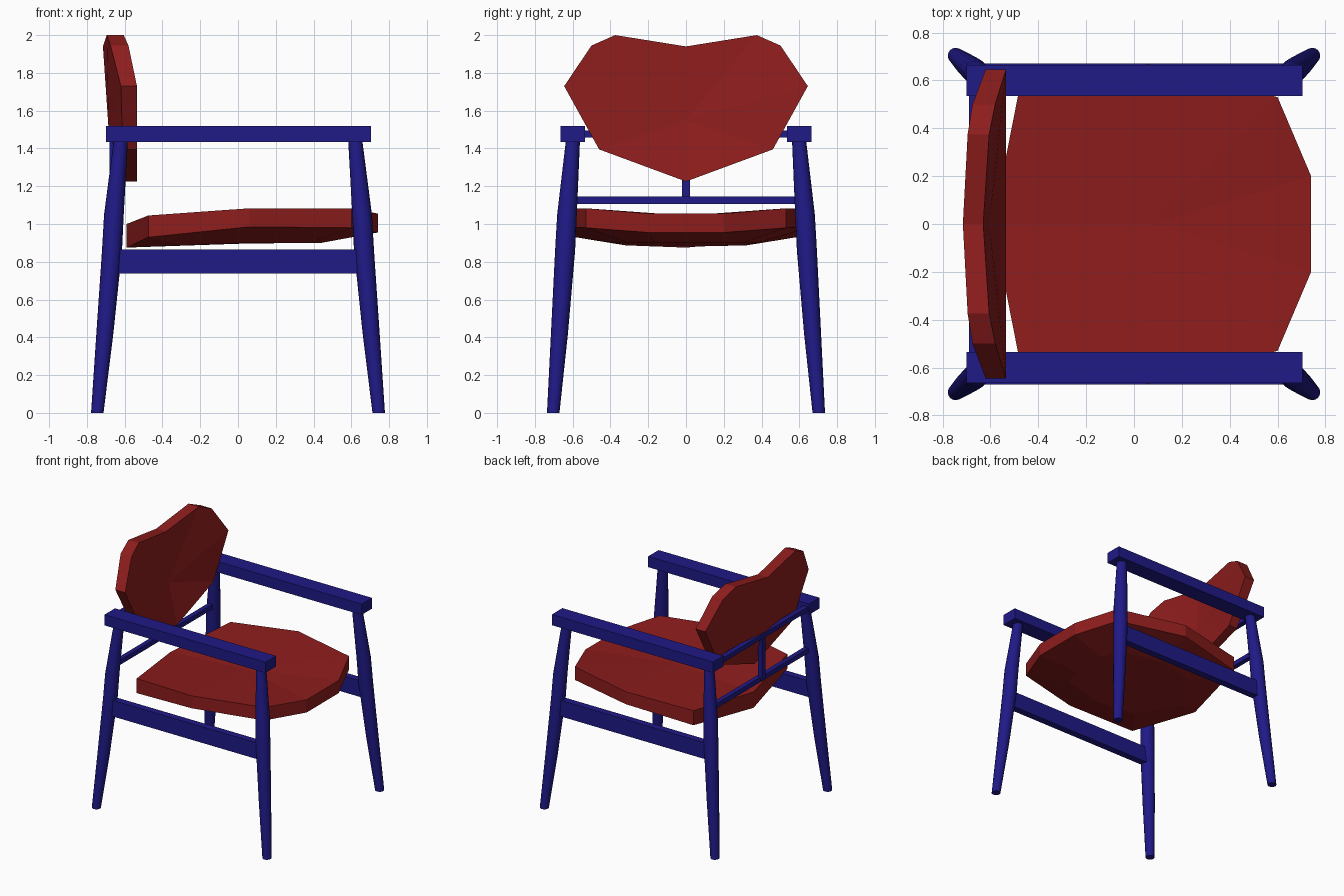
import bpy, bmesh, math
from mathutils import Vector

if "Cube" in bpy.data.objects:
    bpy.data.objects.remove(bpy.data.objects["Cube"])


def material(name, color):
    m = bpy.data.materials.new(name)
    m.diffuse_color = color
    m.use_nodes = True
    m.node_tree.nodes["Principled BSDF"].inputs["Base Color"].default_value = m.diffuse_color
    return m


RED = material("red_upholstery", (0.27, 0.012, 0.012, 1))
BLUE = material("blue_frame", (0.014, 0.010, 0.24, 1))


def make_object(name, bm, mat):
    bmesh.ops.recalc_face_normals(bm, faces=bm.faces)
    me = bpy.data.meshes.new(name)
    bm.to_mesh(me)
    bm.free()
    me.materials.append(mat)
    ob = bpy.data.objects.new(name, me)
    bpy.context.collection.objects.link(ob)
    return ob


def box(name, lo, hi):
    bm = bmesh.new()
    bmesh.ops.create_cube(bm, size=1)
    for v in bm.verts:
        v.co = Vector([lo[i] if v.co[i] < 0 else hi[i] for i in range(3)])
    return make_object(name, bm, BLUE)


def bridge(bm, a, b):
    n = len(a)
    for i in range(n):
        bm.faces.new((a[i], a[(i + 1) % n], b[(i + 1) % n], b[i]))


def fan(bm, ring, centre):
    c = bm.verts.new(centre)
    for i in range(len(ring)):
        bm.faces.new((ring[i], ring[(i + 1) % len(ring)], c))


def mirror_ring(half):
    """Close a half outline across y = 0; points on y = 0 are not doubled."""
    return half + [(x, -y, z) for x, y, z in reversed(half) if y > 1e-6]


def cushion(name, rings, first_centre, last_centre):
    bm = bmesh.new()
    loops = [[bm.verts.new(p) for p in mirror_ring(r)] for r in rings]
    for a, b in zip(loops, loops[1:]):
        bridge(bm, a, b)
    fan(bm, loops[0], first_centre)
    fan(bm, loops[-1], last_centre)
    return make_object(name, bm, RED)


# Seat: dished top, short side wall, shallow belly underneath
seat_top = [(0.74, 0.2, 1.055), (0.6, 0.53, 1.083), (0.06, 0.667, 1.083),
            (-0.475, 0.585, 1.045), (-0.59, 0, 1.0)]
seat_edge = [(x, y, z) for (x, y, _), z in
             zip(seat_top, (0.955, 0.98, 0.985, 0.93, 0.875))]
seat_belly = [(0.44, 0.14, 0.9), (0.38, 0.3, 0.9), (0.05, 0.38, 0.9),
              (-0.28, 0.32, 0.887), (-0.45, 0, 0.88)]
cushion("seat", [seat_top, seat_edge, seat_belly], (0.08, 0, 1.045), (0.05, 0, 0.897))

# Backrest: curved heart-like pad, sides wrapping forward
back_front = [(-0.63, 0, 1.94), (-0.605, 0.375, 2.0), (-0.58, 0.5, 1.945),
              (-0.535, 0.645, 1.73), (-0.535, 0.46, 1.395), (-0.535, 0, 1.225)]
back_rear = [(x - d, y, z) for (x, y, z), d in
             zip(back_front, (0.085, 0.09, 0.095, 0.085, 0.075, 0.065))]
cushion("backrest", [back_front, back_rear], (-0.605, 0, 1.55), (-0.685, 0, 1.5))

# Legs: splayed and tapered at both ends (x, y, z, radius)
PROFILE = [(0.745, 0.703, 0.0, 0.033), (0.705, 0.67, 0.42, 0.045),
           (0.667, 0.64, 0.86, 0.053), (0.657, 0.63, 1.05, 0.052),
           (0.62, 0.598, 1.45, 0.037)]
for sx, end in ((1, "front"), (-1, "back")):
    for sy, side in ((1, "left"), (-1, "right")):
        bm = bmesh.new()
        loops = []
        for x, y, z, r in PROFILE:
            loops.append([bm.verts.new((sx * x + r * math.cos(t), sy * y + r * math.sin(t), z))
                          for t in [math.tau * i / 16 for i in range(16)]])
        for a, b in zip(loops, loops[1:]):
            bridge(bm, a, b)
        bm.faces.new(loops[0])
        bm.faces.new(loops[-1])
        leg = make_object(f"{end}_{side}_leg", bm, BLUE)
        bpy.context.view_layer.objects.active = leg
        leg.select_set(True)
        bpy.ops.object.shade_smooth_by_angle(angle=math.radians(40))
        leg.select_set(False)

# Armrests and side rails
for sy, side in ((1, "left"), (-1, "right")):
    ys = sorted((sy * 0.535, sy * 0.665))
    box(f"{side}_armrest", (-0.70, ys[0], 1.435), (0.705, ys[1], 1.52))
    ys = sorted((sy * 0.615, sy * 0.67))
    box(f"{side}_rail", (-0.655, ys[0], 0.738), (0.655, ys[1], 0.865))

# Rear bars and the post carrying the backrest
box("upper_back_bar", (-0.69, -0.56, 1.458), (-0.65, 0.56, 1.495))
box("lower_back_bar", (-0.665, -0.6, 1.107), (-0.628, 0.6, 1.145))
box("back_post", (-0.68, -0.02, 1.12), (-0.643, 0.02, 1.49))
